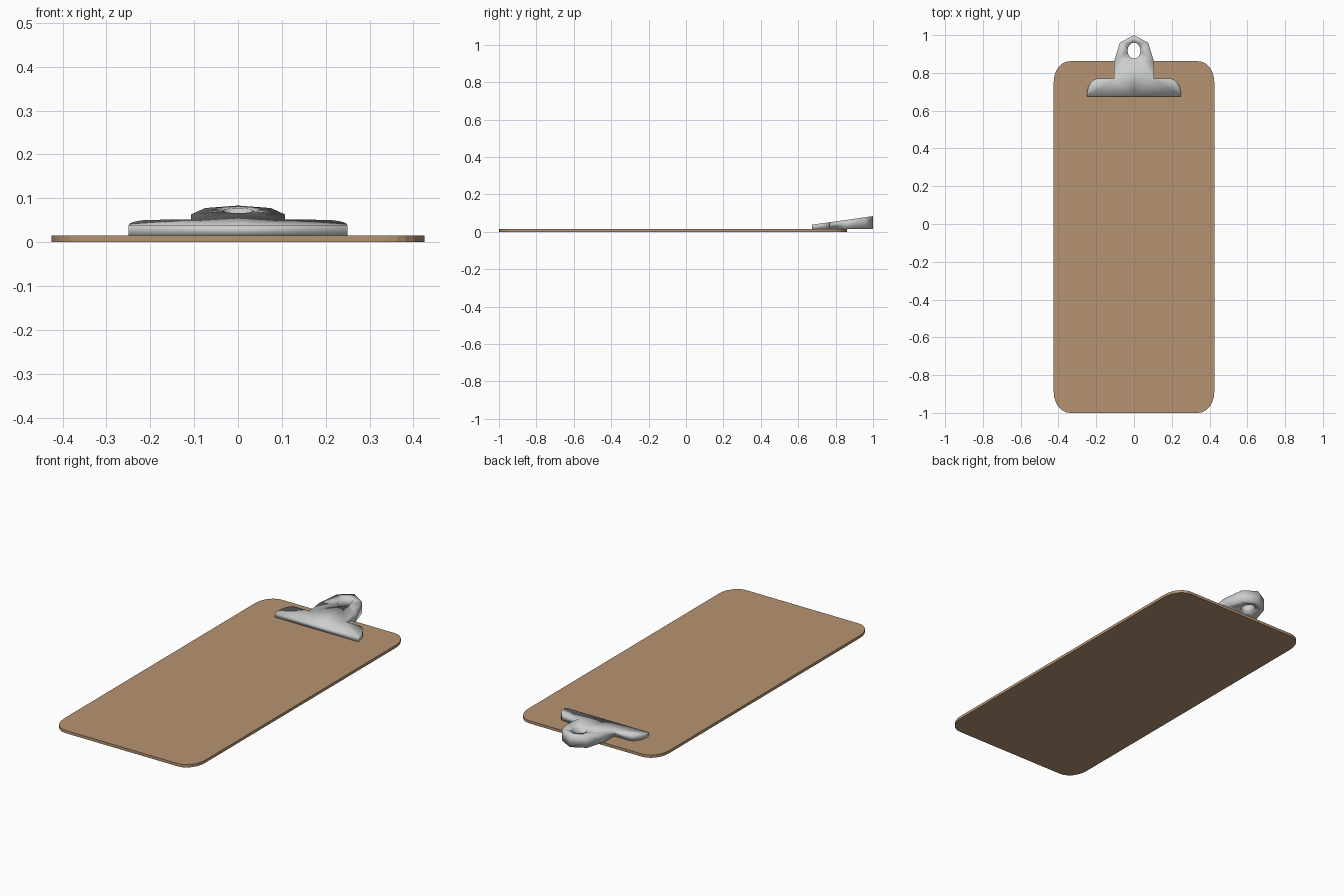
import bpy, bmesh, math

if "Cube" in bpy.data.objects:
    bpy.data.objects.remove(bpy.data.objects["Cube"])


def material(name, rgb):
    m = bpy.data.materials.new(name)
    m.diffuse_color = (*rgb, 1)
    m.use_nodes = True
    m.node_tree.nodes["Principled BSDF"].inputs["Base Color"].default_value = m.diffuse_color
    return m


def prism(name, pts, bottom, top, mat, open_seam=False):
    """Extrude an outline from bottom up to top(y); edges on x=0 stay open when mirrored."""
    bm = bmesh.new()
    lo = [bm.verts.new((x, y, bottom)) for x, y in pts]
    hi = [bm.verts.new((x, y, top(y))) for x, y in pts]
    bm.faces.new(lo[::-1])
    bm.faces.new(hi)
    n = len(pts)
    for i in range(n):
        j = (i + 1) % n
        if open_seam and abs(pts[i][0]) < 1e-6 and abs(pts[j][0]) < 1e-6:
            continue
        bm.faces.new((lo[i], lo[j], hi[j], hi[i]))
    # split the concave caps cleanly
    bmesh.ops.triangulate(bm, faces=[f for f in bm.faces if len(f.verts) > 4])
    me = bpy.data.meshes.new(name)
    bm.to_mesh(me)
    bm.free()
    ob = bpy.data.objects.new(name, me)
    bpy.context.collection.objects.link(ob)
    me.materials.append(mat)
    return ob


wood = material("tan hardboard", (0.47, 0.295, 0.17))
steel = material("pale steel", (0.60, 0.62, 0.61))

# Board with rounded corners
W, Y0, Y1, RX, RY, SEG = 0.425, -1.0, 0.862, 0.085, 0.11, 6
outline = []
for k, (sx, cy) in enumerate([(1, Y1 - RY), (-1, Y1 - RY), (-1, Y0 + RY), (1, Y0 + RY)]):
    for i in range(SEG + 1):
        a = math.pi / 2 * (k + i / SEG)
        outline.append((sx * (W - RX) + RX * math.cos(a), cy + RY * math.sin(a)))
prism("board", outline, 0.0, lambda y: 0.015, wood)

# Wedge-shaped clip: half outline, including half of the hanging hole, then mirrored
half = [(0, 0.675), (0.25, 0.675), (0.248, 0.70), (0.242, 0.725), (0.231, 0.746),
        (0.216, 0.762), (0.198, 0.769), (0.107, 0.77), (0.107, 0.856),
        (0.075, 0.96), (0, 1.0)]
for i in range(9):
    a = math.pi / 2 - math.pi * i / 8
    x = 0.034 * math.cos(a) if 0 < i < 8 else 0.0
    half.append((x, 0.918 + 0.042 * math.sin(a)))
clip = prism("clip", half, 0.015, lambda y: 0.038 + 0.14 * (y - 0.675), steel, True)
mir = clip.modifiers.new("mirror", 'MIRROR')
mir.use_clip = True
for p in clip.data.polygons:
    p.use_smooth = True
